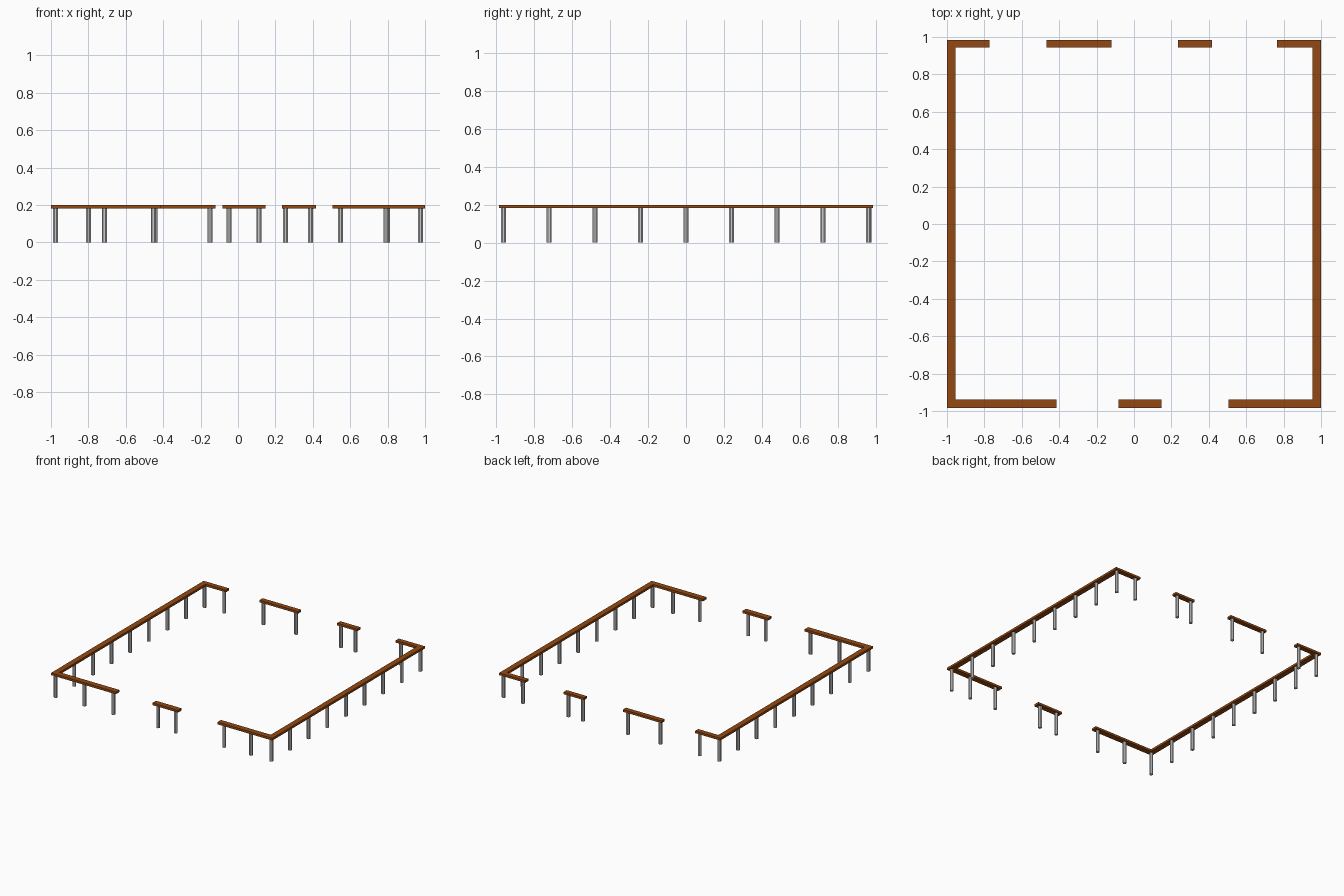
import bpy

if "Cube" in bpy.data.objects:
    bpy.data.objects.remove(bpy.data.objects["Cube"])

wood = bpy.data.materials.new("brown_wood")
wood.diffuse_color = (0.29, 0.065, 0.006, 1)
wood.use_nodes = True
wood.node_tree.nodes["Principled BSDF"].inputs["Base Color"].default_value = wood.diffuse_color

TOP, BOTTOM = 0.20, 0.182   # rail heights
POST_R = 0.0145


def rail(name, x0, x1, y0, y1):
    bpy.ops.mesh.primitive_cube_add(
        size=1, location=((x0 + x1) / 2, (y0 + y1) / 2, (TOP + BOTTOM) / 2))
    o = bpy.context.object
    o.name = name
    o.scale = (x1 - x0, y1 - y0, TOP - BOTTOM)
    bpy.ops.object.transform_apply(location=False, rotation=False, scale=True)
    o.data.materials.append(wood)


def post(name, x, y):
    bpy.ops.mesh.primitive_cylinder_add(
        vertices=8, radius=POST_R, depth=BOTTOM, location=(x, y, BOTTOM / 2),
        rotation=(0, 0, 0.3927))
    bpy.context.object.name = name


# Long side rails, each on nine evenly spaced posts
for side, s in (("left", -1), ("right", 1)):
    xs = sorted((s * 1.0, s * 0.954))
    rail(side + "_rail", xs[0], xs[1], -0.985, 0.985)
    for i in range(9):
        post(f"{side}_post_{i}", s * 0.975, -0.962 + i * 0.2405)

# Broken front and back rails: (start, end, post positions)
front = [(-0.954, -0.415, (-0.715, -0.453)),
         (-0.084, 0.147, (-0.048, 0.111)),
         (0.504, 0.954, (0.549, 0.792))]
back = [(-0.954, -0.772, (-0.80,)),
        (-0.468, -0.119, (-0.445, -0.15)),
        (0.234, 0.417, (0.255, 0.387)),
        (0.764, 0.954, (0.798,))]
for side, segments, y0, y1 in (("front", front, -0.985, -0.939),
                               ("back", back, 0.945, 0.985)):
    for i, (x0, x1, posts) in enumerate(segments):
        rail(f"{side}_rail_{i}", x0, x1, y0, y1)
        for j, x in enumerate(posts):
            post(f"{side}_post_{i}_{j}", x, (y0 + y1) / 2)
